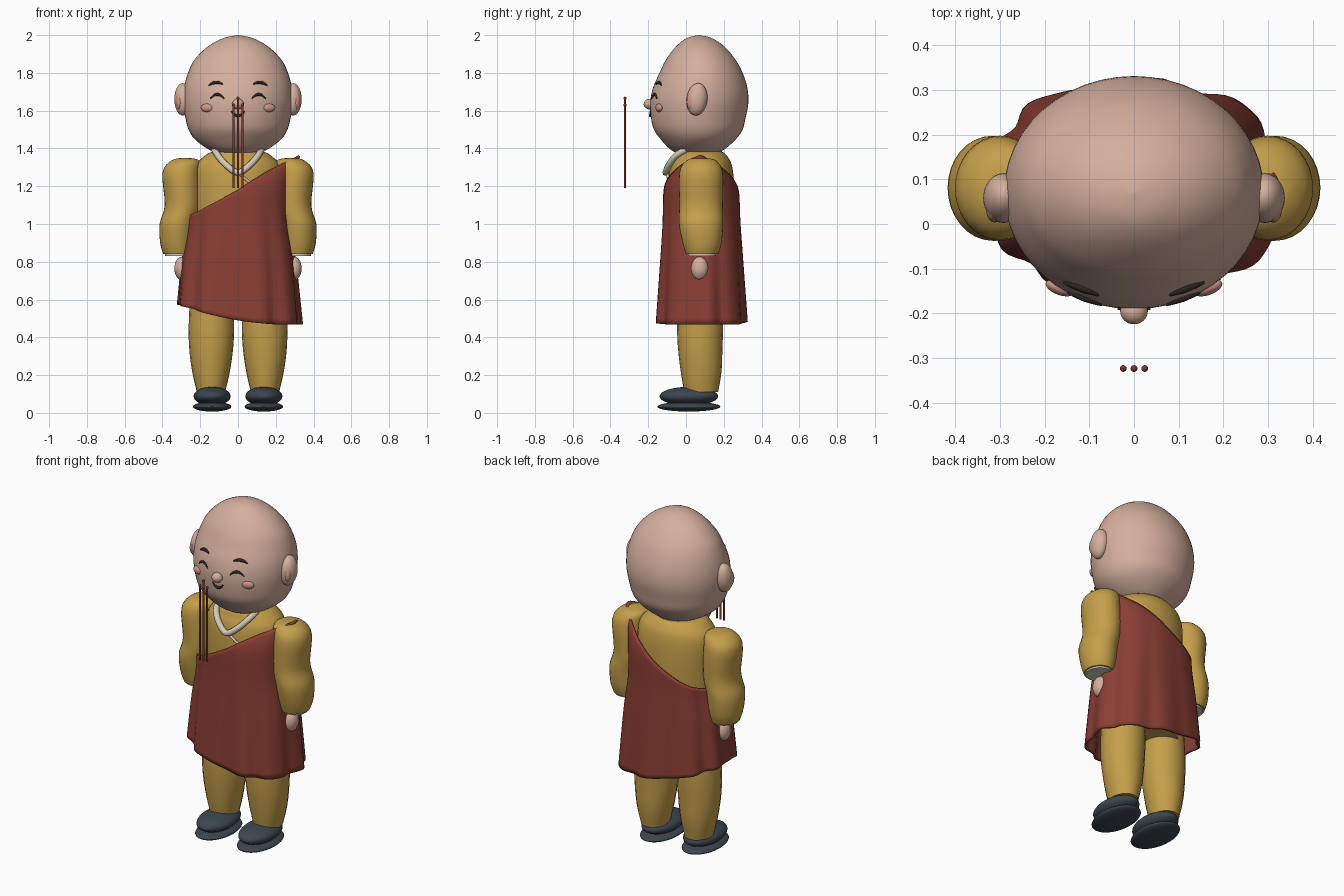
import bpy, bmesh, math
from mathutils import Vector
from mathutils.bvhtree import BVHTree

cube = bpy.data.objects.get("Cube")
if cube:
    bpy.data.objects.remove(cube, do_unlink=True)


def material(name, r, g, b):
    m = bpy.data.materials.new(name)
    m.use_nodes = True
    m.diffuse_color = (r, g, b, 1)
    node = next(n for n in m.node_tree.nodes if n.type == 'BSDF_PRINCIPLED')
    node.inputs["Base Color"].default_value = (r, g, b, 1)
    node.inputs["Roughness"].default_value = 0.8
    return m


SKIN = material("skin", 0.66, 0.43, 0.34)
BLUSH = material("blush pink", 0.62, 0.30, 0.24)
YELLOW = material("ochre cloth", 0.56, 0.35, 0.07)
RED = material("maroon cloth", 0.25, 0.048, 0.034)
STICK = material("incense red", 0.23, 0.035, 0.02)
CREAM = material("cream trim", 0.66, 0.60, 0.48)
SHOE = material("slate shoe", 0.045, 0.062, 0.08)
DARK = material("dark hair", 0.025, 0.02, 0.018)


def finish(ob, mat, angle=50):
    ob.data.materials.clear()
    ob.data.materials.append(mat)
    bpy.ops.object.select_all(action='DESELECT')
    ob.select_set(True)
    bpy.context.view_layer.objects.active = ob
    bpy.ops.object.shade_smooth_by_angle(angle=math.radians(angle))
    return ob


def from_bmesh(name, bm, mat, angle=50):
    bmesh.ops.recalc_face_normals(bm, faces=bm.faces)
    me = bpy.data.meshes.new(name)
    bm.to_mesh(me)
    bm.free()
    ob = bpy.data.objects.new(name, me)
    bpy.context.collection.objects.link(ob)
    return finish(ob, mat, angle)


def spline(rows, sub):
    """Catmull-Rom through rows of numbers."""
    pts = [rows[0]] + list(rows) + [rows[-1]]
    out = []
    for p, q, r, s in zip(pts, pts[1:], pts[2:], pts[3:]):
        for i in range(sub):
            t = i / sub
            out.append([0.5 * (2 * b + (c - a) * t + (2 * a - 5 * b + 4 * c - d) * t**2
                               + (3 * b - a - 3 * c + d) * t**3)
                        for a, b, c, d in zip(p, q, r, s)])
    return out + [list(rows[-1])]


def loft(name, rows, mat, side=1, seg=32, sub=4):
    """Rows are z, centre x, centre y, half width, half depth."""
    bm = bmesh.new()
    rings = []
    for z, cx, cy, rx, ry in spline(rows, sub):
        rx, ry = max(rx, 0.001), max(ry, 0.001)
        rings.append([bm.verts.new((side * cx + rx * math.cos(k * math.tau / seg),
                                    cy + ry * math.sin(k * math.tau / seg), z))
                      for k in range(seg)])
    for a, b in zip(rings, rings[1:]):
        for k in range(seg):
            n = (k + 1) % seg
            bm.faces.new((a[k], a[n], b[n], b[k]))
    bm.faces.new(rings[0])
    bm.faces.new(rings[-1])
    return from_bmesh(name, bm, mat)


def ball(name, loc, radii, mat, tilt=(0, 0, 0)):
    bpy.ops.mesh.primitive_uv_sphere_add(segments=32, ring_count=16, location=loc, rotation=tilt)
    ob = bpy.context.object
    ob.name = name
    ob.scale = radii
    return finish(ob, mat)


def tube(name, points, radius, mat, taper=False):
    cu = bpy.data.curves.new(name, 'CURVE')
    cu.dimensions = '3D'
    cu.bevel_depth = radius
    cu.bevel_resolution = 3
    cu.use_fill_caps = True
    sp = cu.splines.new('POLY')
    sp.points.add(len(points) - 1)
    for i, p in enumerate(points):
        sp.points[i].co = (*p, 1)
        if taper:
            sp.points[i].radius = 0.35 + 0.65 * math.sin(math.pi * i / (len(points) - 1))
    ob = bpy.data.objects.new(name, cu)
    bpy.context.collection.objects.link(ob)
    bpy.ops.object.select_all(action='DESELECT')
    ob.select_set(True)
    bpy.context.view_layer.objects.active = ob
    bpy.ops.object.convert(target='MESH')
    return finish(bpy.context.object, mat)


# Head and neck
head = loft("head", [(2.0, 0, .07, .001, .001), (1.985, 0, .07, .075, .065), (1.94, 0, .075, .16, .128),
                     (1.87, 0, .078, .23, .184), (1.8, 0, .08, .265, .22), (1.72, 0, .075, .286, .25),
                     (1.64, 0, .07, .29, .26), (1.56, 0, .065, .278, .25), (1.5, 0, .065, .262, .235),
                     (1.45, 0, .065, .23, .2), (1.4, 0, .06, .165, .15), (1.37, 0, .06, .1, .1)],
            SKIN, seg=48)
loft("neck", [(1.34, 0, .07, .125, .12), (1.42, 0, .07, .125, .12)], SKIN, sub=1)

# Face, laid on the head surface
tree = BVHTree.FromPolygons([v.co for v in head.data.vertices],
                            [p.vertices[:] for p in head.data.polygons])


def on_face(x, z, lift=0.0):
    hit = tree.ray_cast(Vector((x, -1, z)), Vector((0, 1, 0)))[0]
    return Vector((x, hit.y - lift, z))


def arc(name, cx, cz, half, rise, slope, radius):
    pts = []
    for i in range(13):
        t = i / 6 - 1
        pts.append(on_face(cx + half * t, cz + rise * (1 - t * t) + slope * t, 0.002))
    tube(name, pts, radius, DARK, taper=True)


ball("nose", on_face(0, 1.635, 0.004), (.031, .03, .028), SKIN)
arc("mouth", 0, 1.597, .035, -.024, 0, .008)
for s, label in ((1, "left"), (-1, "right")):
    arc(label + "_eye", s * .11, 1.664, .037, .022, 0, .0075)
    arc(label + "_brow", s * .118, 1.737, .038, .012, -s * .003, .009)
    ball(label + "_cheek", on_face(s * .165, 1.615), (.034, .016, .022), BLUSH, (0, 0, s * .35))
    ball(label + "_ear", (s * .292, .058, 1.66), (.045, .055, .086), SKIN, (-.12, 0, 0))
    ball(label + "_inner_ear", (s * .312, .03, 1.652), (.018, .026, .045), BLUSH, (-.12, 0, 0))

# Tunic
loft("tunic", [(.55, 0, .08, .21, .16), (1.0, 0, .08, .225, .175), (1.2, 0, .08, .232, .175),
               (1.3, 0, .08, .225, .165), (1.35, 0, .08, .19, .145), (1.385, 0, .07, .13, .115),
               (1.4, 0, .07, .02, .02)], YELLOW, seg=40)

# Limbs
for s, label in ((1, "left"), (-1, "right")):
    loft(label + "_sleeve", [(1.35, .28, .08, .02, .02), (1.335, .28, .08, .075, .08),
                             (1.27, .3, .08, .1, .115), (1.1, .293, .08, .095, .115),
                             (1.0, .318, .08, .097, .117), (.9, .322, .085, .09, .103),
                             (.84, .318, .085, .077, .085)], YELLOW, s)
    loft(label + "_cuff", [(.86, .318, .085, .068, .075), (.83, .318, .085, .068, .075)],
         CREAM, s, sub=1)
    ball(label + "_hand", (s * .297, .073, .765), (.04, .046, .062), SKIN)
    loft(label + "_trouser", [(.75, .135, .075, .11, .11), (.5, .14, .075, .12, .122),
                              (.35, .142, .075, .117, .118), (.22, .143, .08, .1, .108),
                              (.11, .143, .08, .075, .09)], YELLOW, s, seg=20)
    ball(label + "_shoe", (s * .137, .015, .088), (.098, .155, .05), SHOE)
    ball(label + "_sole", (s * .137, .015, .033), (.102, .167, .026), SHOE)

# Draped robe: slanted top edge over the left shoulder, hem rising to the right
SHAPE = spline([(.46, .325, .232), (.8, .295, .212), (1.0, .268, .2), (1.2, .272, .19),
                (1.3, .295, .14), (1.38, .335, .06)], 8)


def robe_size(z):
    for (z0, a0, b0), (z1, a1, b1) in zip(SHAPE, SHAPE[1:]):
        if z <= z1:
            t = (z - z0) / (z1 - z0)
            return a0 + (a1 - a0) * t, b0 + (b1 - b0) * t
    return SHAPE[-1][1:]


bm = bmesh.new()
SEG, ROWS = 96, 28
grid = []
for k in range(SEG):
    ang = k * math.tau / SEG
    c, sn = math.cos(ang), math.sin(ang)
    px = math.copysign(abs(c) ** 0.82, c)
    py = math.copysign(abs(sn) ** 0.82, sn)
    hx = .335 * px
    low = .49 - .16 * hx + .29 * hx * hx
    tx = (.33 if px > 0 else .26) * px
    high = 1.18 + .55 * tx - (.03 * sn if sn > 0 else 0)
    column = []
    for j in range(ROWS + 1):
        z = low + (high - low) * j / ROWS
        a, b = robe_size(z)
        fold = 1 + .045 * (1.25 - z) * math.sin(9 * ang + .6) + .02 * (1.3 - z) * math.sin(14 * ang)
        column.append(bm.verts.new((a * px * fold, .08 + b * py * fold, z)))
    grid.append(column)
for k in range(SEG):
    p, q = grid[k], grid[(k + 1) % SEG]
    for j in range(ROWS):
        bm.faces.new((p[j], q[j], q[j + 1], p[j + 1]))
robe = from_bmesh("robe", bm, RED, 60)
solid = robe.modifiers.new("thickness", 'SOLIDIFY')
solid.thickness = 0.012
solid.offset = 0

# Collar and its crossing edge
collar = [(-.125, -.0, 1.395), (-.105, -.055, 1.36), (-.06, -.092, 1.31), (0, -.108, 1.272),
          (.06, -.092, 1.31), (.105, -.055, 1.36), (.125, 0, 1.395)]
tube("collar", spline(collar, 5), .017, CREAM)
tube("tunic_edge", spline([(0, -.098, 1.27), (.05, -.093, 1.23), (.1, -.08, 1.19)], 4), .007, CREAM)

# Three incense sticks
for name, x, top in (("right", -.024, 1.63), ("middle", 0, 1.665), ("left", .024, 1.63)):
    tube(name + "_incense", [(x, -.323, 1.19), (x, -.323, top)], .0055, STICK)
    ball(name + "_incense_tip", (x, -.323, top), (.0075, .0075, .009), STICK)
